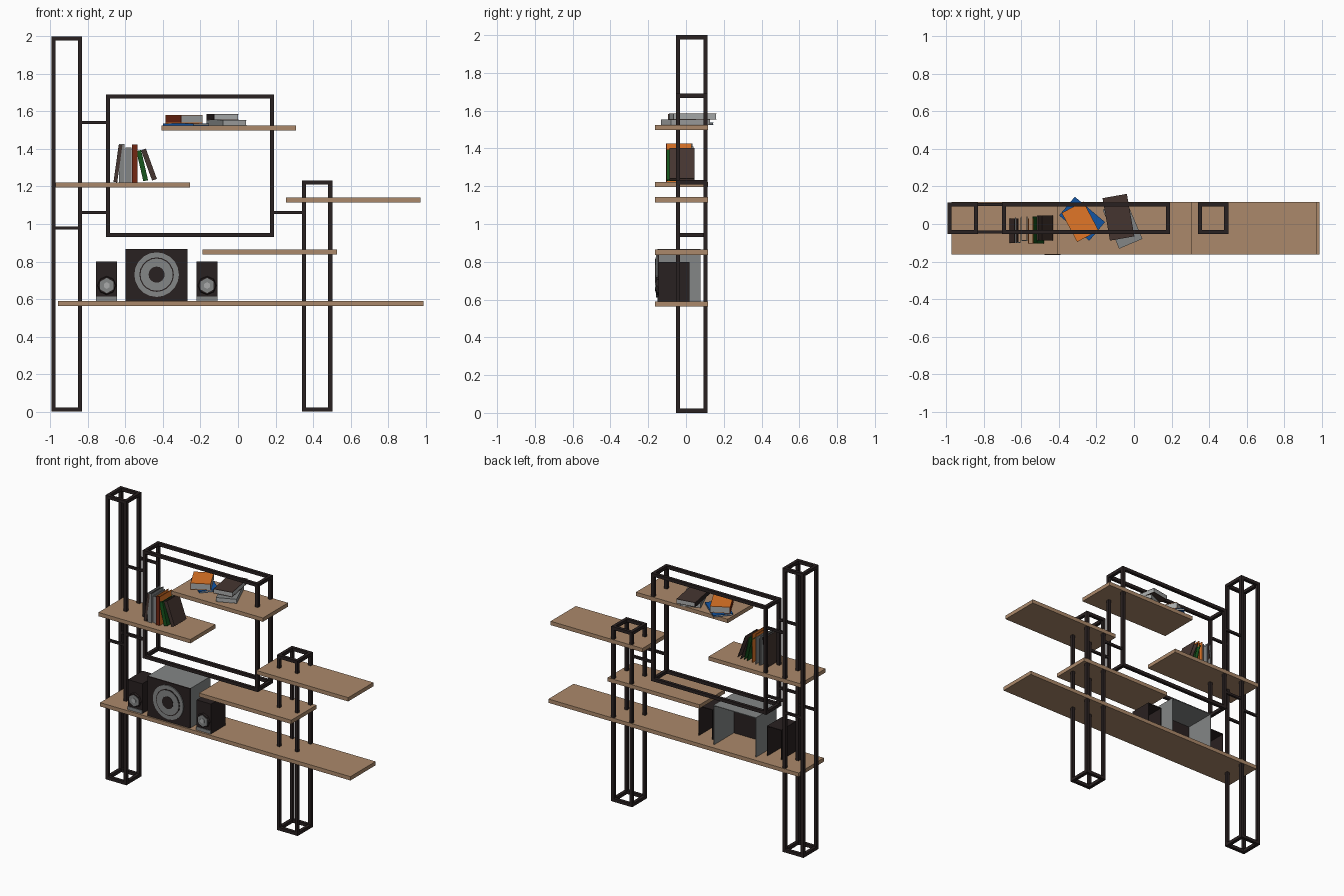
import bpy, bmesh, math
from mathutils import Matrix, Vector

if "Cube" in bpy.data.objects:
    bpy.data.objects.remove(bpy.data.objects["Cube"])

def mat(name, r, g, b):
    m = bpy.data.materials.new(name)
    m.diffuse_color = (r, g, b, 1)
    m.use_nodes = True
    m.node_tree.nodes["Principled BSDF"].inputs["Base Color"].default_value = m.diffuse_color
    return m

WOOD = mat("wood", 0.41, 0.25, 0.145)
DARK = mat("dark_metal", 0.022, 0.015, 0.015)
GREY = mat("grey", 0.23, 0.24, 0.24)
LIGHT = mat("light_grey", 0.40, 0.41, 0.41)
ORANGE = mat("orange", 0.75, 0.18, 0.02)
BLUE = mat("blue", 0.006, 0.09, 0.37)
RED = mat("dark_red", 0.17, 0.02, 0.006)
GREEN = mat("green", 0.008, 0.09, 0.012)
BROWN = mat("brown", 0.06, 0.036, 0.03)

def build(name, boxes, mats, M=None):
    """boxes: (x0, x1, y0, y1, z0, z1[, material index])"""
    bm = bmesh.new()
    for b in boxes:
        c = Vector(((b[0]+b[1])/2, (b[2]+b[3])/2, (b[4]+b[5])/2))
        s = (b[1]-b[0], b[3]-b[2], b[5]-b[4], 1)
        r = bmesh.ops.create_cube(bm, size=1, matrix=Matrix.Translation(c) @ Matrix.Diagonal(s))
        for f in {f for v in r["verts"] for f in v.link_faces}:
            f.material_index = b[6] if len(b) > 6 else 0
    if M:
        bmesh.ops.transform(bm, matrix=M, verts=bm.verts)
    me = bpy.data.meshes.new(name)
    bm.to_mesh(me)
    bm.free()
    for m in mats:
        me.materials.append(m)
    ob = bpy.data.objects.new(name, me)
    bpy.context.collection.objects.link(ob)
    return ob

# Open steel cages: four posts plus a ring at each end
T, YF, YB = 0.022, -0.054, 0.114
def cage(name, x0, x1, z0, z1):
    b = []
    for y in (YF, YB - T):
        for x in (x0, x1 - T):
            b.append((x, x + T, y, y + T, z0, z1))
        for z in (z0, z1 - T):
            b.append((x0 + T, x1 - T, y, y + T, z, z + T))
    for x in (x0, x1 - T):
        for z in (z0, z1 - T):
            b.append((x, x + T, YF + T, YB - T, z, z + T))
    build(name, b, [DARK])

cage("left_tower", -0.995, -0.832, 0, 2)
cage("right_tower", 0.34, 0.503, 0, 1.232)
cage("centre_frame", -0.705, 0.192, 0.93, 1.69)

# Thin connecting rods, front and back
rods = []
for x0, x1, z in ((-0.832, -0.705, 1.54), (-0.832, -0.705, 1.06),
                  (0.192, 0.34, 1.06), (-0.973, -0.854, 0.98)):
    for y in (YF + 0.003, YB - 0.019):
        rods.append((x0, x1, y, y + 0.016, z - 0.008, z + 0.008))
build("connecting_rods", rods, [DARK])

# Shelves: left, right, top height
for n, x0, x1, z in (("top_shelf", -0.407, 0.308, 1.525), ("left_shelf", -0.973, -0.257, 1.222),
                     ("right_shelf", 0.257, 0.973, 1.142), ("middle_shelf", -0.188, 0.529, 0.864),
                     ("long_shelf", -0.96, 0.99, 0.59)):
    build(n, [(x0, x1, -0.163, 0.117, z - 0.027, z)], [WOOD])

# Speaker parts: round discs facing the front
def disc(name, x, z, y0, y1, r, m, sides, r2=None):
    bpy.ops.mesh.primitive_cone_add(vertices=sides, radius1=r, radius2=r2 or r, depth=y1 - y0,
                                    location=(x, (y0 + y1)/2, z), rotation=(-math.pi/2, 0, 0))
    ob = bpy.context.object
    # cone base must face back, tip forward
    ob.rotation_euler = (math.pi/2, 0, 0)
    ob.name = name
    ob.data.materials.append(m)

def shell(name, x0, x1, y0, y1, z1, mats):
    """open-backed cabinet: front panel, two sides, top"""
    z0, t = 0.59, 0.005
    return build(name, [(x0, x1, y0, y0 + 0.01, z0, z1, 0),
                        (x0, x0 + t, y0 + 0.01, y1, z0, z1, 1),
                        (x1 - t, x1, y0 + 0.01, y1, z0, z1, 1),
                        (x0 + t, x1 - t, y0 + 0.01, y1, z1 - t, z1, 1)], mats)

# Subwoofer
shell("subwoofer_cabinet", -0.6, -0.268, -0.152, 0.078, 0.868, [DARK, GREY])
sx, sz = -0.434, 0.73
disc("subwoofer_rim", sx, sz, -0.159, -0.152, 0.119, GREY, 20)
disc("subwoofer_groove", sx, sz, -0.161, -0.159, 0.092, DARK, 20)
disc("subwoofer_cone", sx, sz, -0.163, -0.161, 0.086, GREY, 20)
disc("subwoofer_cap", sx, sz, -0.165, -0.163, 0.043, DARK, 16)

# Small speakers
for side, x in (("left", -0.7), ("right", -0.165)):
    shell(side + "_speaker_cabinet", x - 0.056, x + 0.056, -0.145, 0.018, 0.8, [DARK, DARK])
    build(side + "_speaker_strip", [(x - 0.056, x + 0.056, -0.149, -0.145, 0.59, 0.613)], [GREY])
    disc(side + "_speaker_rim", x, 0.672, -0.157, -0.145, 0.05, DARK, 8, 0.046)
    disc(side + "_speaker_cone", x, 0.672, -0.160, -0.157, 0.041, GREY, 6)
    disc(side + "_speaker_cap", x, 0.672, -0.163, -0.160, 0.018, LIGHT, 6)

# Standing books: a spine and two covers, leaning about the shelf line
t = 0.004
for i, (x, ang, w, h, y0, y1, spine, cover) in enumerate((
        (-0.664, 8, 0.02, 0.2, -0.1, 0.03, BROWN, BROWN),
        (-0.634, 0, 0.03, 0.205, -0.1, 0.035, GREY, GREY),
        (-0.600, 0, 0.032, 0.187, -0.09, 0.04, GREY, GREY),
        (-0.565, 0, 0.028, 0.203, -0.105, 0.03, RED, ORANGE),
        (-0.505, -13, 0.026, 0.165, -0.103, 0.04, GREEN, GREEN),
        (-0.458, -20, 0.027, 0.172, -0.088, 0.045, BROWN, BROWN))):
    a = math.radians(ang)
    z = 1.222 + abs(math.sin(a)) * w * (1 if a < 0 else 0.9)
    M = Matrix.Translation((x, 0, z)) @ Matrix.Rotation(a, 4, 'Y')
    build("standing_book_%d" % (i + 1), [(0, w, y0, y0 + t, 0, h, 0),
          (0, t, y0 + t, y1, 0, h, 1), (w - t, w, y0 + t, y1, 0, h, 1)], [spine, cover], M)

# Lying books: two covers, spine on the left, page block between
for n, x, y, z0, z1, w, d, ang, cover, spine in (
        ("blue", -0.277, 0.028, 1.525, 1.537, 0.13, 0.21, 50, BLUE, BLUE),
        ("orange", -0.287, 0.012, 1.537, 1.582, 0.13, 0.175, 28, ORANGE, RED),
        ("grey", -0.061, -0.002, 1.525, 1.554, 0.135, 0.225, 23, GREY, GREY),
        ("brown", -0.083, 0.036, 1.554, 1.586, 0.132, 0.23, 10, BROWN, DARK)):
    w, d, c = w/2, d/2, 0.003
    M = Matrix.Translation((x, y, 0)) @ Matrix.Rotation(math.radians(ang), 4, 'Z')
    build("lying_book_" + n, [(-w, w, -d, d, z1 - c, z1, 0), (-w, w, -d, d, z0, z0 + c, 0),
          (-w, -w + c, -d, d, z0 + c, z1 - c, 1),
          (-w + c, w - 0.001, -d + 0.001, d - 0.001, z0 + c, z1 - c, 2)], [cover, spine, LIGHT], M)
